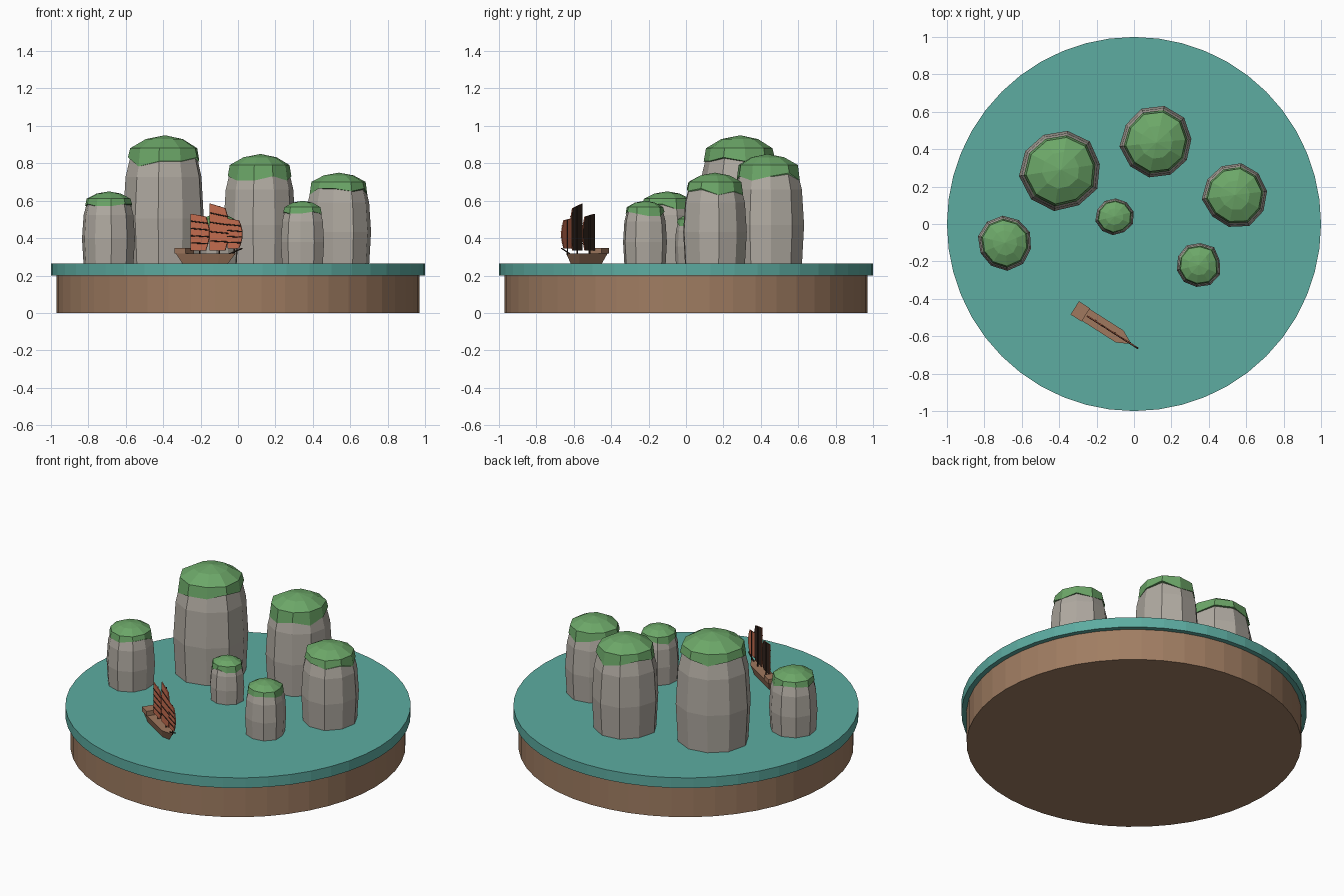
import bpy, bmesh, math, random
from mathutils import Matrix, Vector

random.seed(4)
cube = bpy.data.objects.get("Cube")
if cube:
    bpy.data.objects.remove(cube, do_unlink=True)


def material(name, rgb):
    mat = bpy.data.materials.new(name)
    mat.use_nodes = True
    linear = [(c / 255 / 12.92) if c < 11 else ((c / 255 + 0.055) / 1.055) ** 2.4 for c in rgb]
    mat.diffuse_color = (*linear, 1)
    mat.node_tree.nodes["Principled BSDF"].inputs["Base Color"].default_value = (*linear, 1)
    return mat


SEA = material("sea teal", (93, 172, 161))
EARTH = material("earth brown", (160, 125, 98))
ROCK = material("limestone grey", (176, 170, 161))
LEAF = material("foliage green", (108, 167, 104))
WOOD = material("hull wood", (160, 120, 94))
SAIL = material("terracotta sail", (203, 112, 82))
DARK = material("dark timber", (52, 38, 30))


def finish(name, bm, mats, matrix=None):
    bmesh.ops.recalc_face_normals(bm, faces=bm.faces)
    mesh = bpy.data.meshes.new(name)
    bm.to_mesh(mesh)
    bm.free()
    for mat in mats:
        mesh.materials.append(mat)
    obj = bpy.data.objects.new(name, mesh)
    bpy.context.collection.objects.link(obj)
    if matrix:
        obj.matrix_world = matrix
    return obj


def skin(bm, rings, cap_start=True, cap_end=True):
    """Join equal rings of points with quads."""
    loops = [[bm.verts.new(p) for p in ring] for ring in rings]
    n = len(loops[0])
    for a, b in zip(loops, loops[1:]):
        for i in range(n):
            j = (i + 1) % n
            bm.faces.new((a[i], a[j], b[j], b[i]))
    if cap_start:
        bm.faces.new(loops[0][::-1])
    if cap_end:
        bm.faces.new(loops[-1])
    return loops


def disc(name, radius, low, high, mat):
    bm = bmesh.new()
    rings = [[(radius * math.cos(i * math.tau / 48), radius * math.sin(i * math.tau / 48), z)
              for i in range(48)] for z in (low, high)]
    skin(bm, rings)
    return finish(name, bm, [mat])


# Round display base and water
disc("earth_base", 0.97, 0, 0.2, EARTH)
disc("sea_disc", 1.0, 0.2, 0.265, SEA)


# Limestone towers with overhanging foliage caps
def tower(name, x, y, radius, top, sides=10):
    height = top - 0.255
    turn = random.random()
    wobble = [random.uniform(0.95, 1.05) for _ in range(sides)]

    def ring(fraction, scale, drops=None):
        points = []
        for i in range(sides):
            a = (i + turn) * math.tau / sides
            r = radius * scale * wobble[i]
            f = fraction - (drops[i] if drops else 0)
            points.append((x + r * math.cos(a), y + r * math.sin(a), 0.255 + f * height))
        return points

    bm = bmesh.new()
    skin(bm, [ring(0, 0.94), ring(0.36, 1.0), ring(0.68, 0.94), ring(0.87, 0.8)])
    finish(name + "_rock", bm, [ROCK])

    drops = [random.choice((0, 0.03, 0.07)) for _ in range(sides)]
    bm = bmesh.new()
    loops = skin(bm, [ring(0.83, 0.885, drops), ring(0.9, 0.83), ring(0.97, 0.46)], cap_end=False)
    peak = bm.verts.new((x, y, top))
    for i in range(sides):
        bm.faces.new((loops[-1][i], loops[-1][(i + 1) % sides], peak))
    finish(name + "_foliage", bm, [LEAF])


tower("tall_island", -0.39, 0.29, 0.218, 0.95)
tower("back_island", 0.12, 0.435, 0.192, 0.85)
tower("right_island", 0.54, 0.155, 0.174, 0.75)
tower("left_island", -0.69, -0.10, 0.146, 0.65)
tower("front_island", 0.345, -0.22, 0.121, 0.6)
tower("middle_island", -0.105, 0.04, 0.102, 0.53)

# Sailing boat: local +x points to the bow
BOAT = Matrix.Translation((-0.165, -0.545, 0)) @ Matrix.Rotation(math.radians(-32.5), 4, "Z")


def box(name, low, high, mat):
    bm = bmesh.new()
    bmesh.ops.create_cube(bm, size=1)
    for v in bm.verts:
        v.co = Vector([lo + (c + 0.5) * (hi - lo) for c, lo, hi in zip(v.co, low, high)])
    return finish(name, bm, [mat], BOAT)


def rod(name, start, end, radius, mat):
    bm = bmesh.new()
    start, end = Vector(start), Vector(end)
    axis = end - start
    place = Matrix.Translation((start + end) / 2) @ axis.to_track_quat("Z", "Y").to_matrix().to_4x4()
    bmesh.ops.create_cone(bm, cap_ends=True, segments=6, radius1=radius, radius2=radius,
                          depth=axis.length, matrix=place)
    return finish(name, bm, [mat], BOAT)


# Hull flares from a narrow keel to the deck
def hull_ring(z, stern, shoulder, bow, half):
    return [(stern, -half, z), (shoulder, -half, z), (bow, 0, z), (shoulder, half, z), (stern, half, z)]


bm = bmesh.new()
skin(bm, [hull_ring(0.262, -0.14, 0.08, 0.13, 0.022), hull_ring(0.318, -0.175, 0.105, 0.18, 0.038)])
finish("hull", bm, [WOOD], BOAT)
box("stern_cabin", (-0.18, -0.042, 0.318), (-0.11, 0.042, 0.348), WOOD)
rod("bowsprit", (0.14, 0, 0.315), (0.222, 0, 0.345), 0.004, DARK)


# Battened sails: straight aft edge, bulging fore edge, peak aft
def sail(name, aft, width, low, high, slope, bulge, back):
    rows = 5

    def edge(t):
        fore = aft + width * (0.8 + bulge * math.sin(math.pi * t))
        z = low + t * (high - low)
        return (aft, z), (fore, z - slope * t)

    outline = [edge(i / rows)[0] for i in range(rows + 1)]
    outline += [edge(i / rows)[1] for i in range(rows, -1, -1)]
    bm = bmesh.new()
    skin(bm, [[(u, side, z) for u, z in outline] for side in (-0.003, 0.003)])
    bmesh.ops.recalc_face_normals(bm, faces=bm.faces)
    for face in bm.faces:
        face.material_index = 1 if face.normal.y > 0.5 else 0
    finish(name, bm, [SAIL, back], BOAT)
    for i in range(1, rows):
        (u0, z0), (u1, z1) = edge(i / rows)
        rod(f"{name}_batten_{i}", (u0, -0.003, z0), (u1, -0.003, z1), 0.003, DARK)
    mast = aft + width * 0.45
    rod(name + "_mast", (mast, 0.004, 0.31), (mast, 0.004, high - slope * 0.5), 0.004, DARK)


sail("aft_sail", -0.102, 0.118, 0.335, 0.53, 0.015, 0.2, DARK)
sail("main_sail", 0.018, 0.122, 0.335, 0.585, 0.025, 0.2, DARK)
sail("fore_sail", 0.13, 0.09, 0.345, 0.505, 0.01, 0.25, SAIL)
